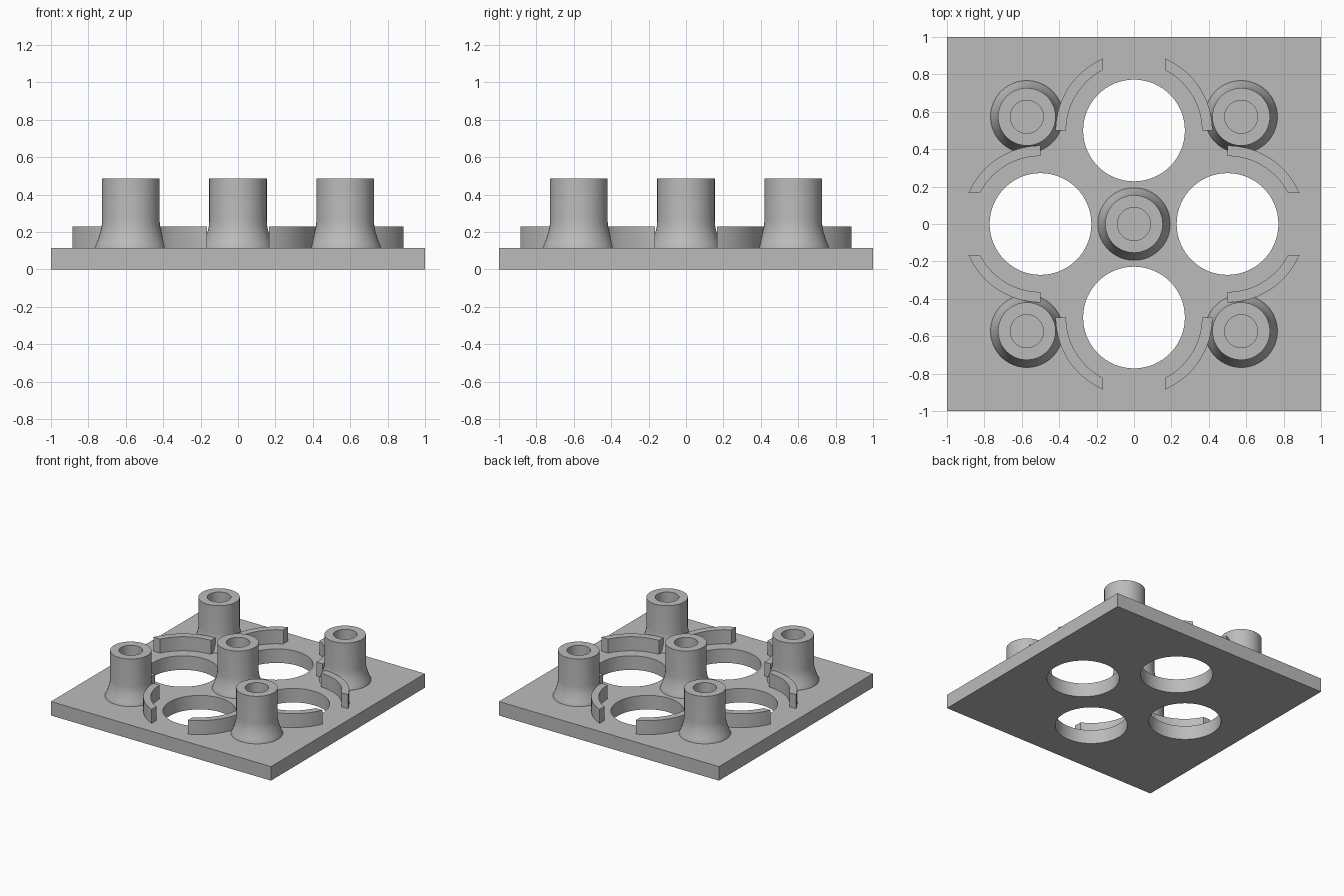
import bpy, bmesh, math
from mathutils import Matrix, Vector

if "Cube" in bpy.data.objects:
    bpy.data.objects.remove(bpy.data.objects["Cube"])

grey = bpy.data.materials.new("plain grey")
grey.use_nodes = True
colour = (0.5, 0.5, 0.5, 1)
grey.diffuse_color = colour
grey.node_tree.nodes["Principled BSDF"].inputs["Base Color"].default_value = colour

PLATE = 0.115      # plate thickness
SINK = 0.02        # how far raised parts reach into the plate
SEG = 64


def finish(name, bm):
    bmesh.ops.recalc_face_normals(bm, faces=bm.faces)
    mesh = bpy.data.meshes.new(name)
    bm.to_mesh(mesh)
    bm.free()
    mesh.materials.append(grey)
    ob = bpy.data.objects.new(name, mesh)
    bpy.context.collection.objects.link(ob)
    return ob


def smooth(ob):
    bpy.ops.object.select_all(action='DESELECT')
    ob.select_set(True)
    bpy.context.view_layer.objects.active = ob
    bpy.ops.object.shade_smooth_by_angle(angle=math.radians(28))


# Square plate with four round through holes
bm = bmesh.new()
bmesh.ops.create_cube(bm, size=1, matrix=Matrix.Translation((0, 0, PLATE / 2))
                      @ Matrix.Diagonal((2, 2, PLATE, 1)))
plate = finish("base_plate", bm)
bm = bmesh.new()
for k in range(4):
    place = Matrix.Rotation(k * math.pi / 2, 4, 'Z') @ Matrix.Translation((0.5, 0, PLATE / 2))
    bmesh.ops.create_cone(bm, cap_ends=True, segments=SEG, radius1=0.272,
                          radius2=0.272, depth=0.5, matrix=place)
cutter = finish("hole_cutter", bm)
cutter.hide_render = True
mod = plate.modifiers.new("holes", 'BOOLEAN')
mod.object = cutter
mod.solver = 'EXACT'
bpy.context.view_layer.objects.active = plate
bpy.ops.object.modifier_apply(modifier=mod.name)
bpy.data.objects.remove(cutter)
smooth(plate)


# Hollow posts with a flared foot
def post(name, x, y):
    profile = [(0, PLATE + 0.002), (0.088, PLATE + 0.002), (0.088, 0.487), (0.154, 0.487),
               (0.154, 0.26), (0.156, 0.23), (0.163, 0.2), (0.172, 0.17),
               (0.183, 0.14), (0.194, PLATE), (0.194, PLATE - SINK), (0, PLATE - SINK)]
    bm = bmesh.new()
    verts = [bm.verts.new((r, 0, z)) for r, z in profile]
    edges = [bm.edges.new(pair) for pair in zip(verts, verts[1:])]
    bmesh.ops.spin(bm, geom=verts + edges, cent=(0, 0, 0), axis=(0, 0, 1),
                   angle=2 * math.pi, steps=SEG)
    bmesh.ops.remove_doubles(bm, verts=bm.verts, dist=0.0001)
    bmesh.ops.translate(bm, verts=bm.verts, vec=(x, y, 0))
    smooth(finish(name, bm))


post("centre_post", 0, 0)
for sx, side in ((1, "left"), (-1, "right")):
    for sy, end in ((1, "back"), (-1, "front")):
        post(f"{end}_{side}_post", 0.573 * sx, 0.573 * sy)


# Curved guard walls, two outside each hole, with ends trimmed parallel to the axis
def guard(name, turn, flip):
    inner, outer, trim, steps = 0.363, 0.419, 0.165, 20
    rows = []
    for radius in (inner, outer):
        first = math.asin(trim / radius)
        angles = [first + (math.pi / 2 - first) * i / steps for i in range(steps + 1)]
        rows.append([Vector((0.5 + radius * math.cos(a), flip * radius * math.sin(a),
                             PLATE - SINK)) for a in angles])
    bm = bmesh.new()
    a, b = [[bm.verts.new(p) for p in row] for row in rows]
    for i in range(steps):
        bm.faces.new((a[i], a[i + 1], b[i + 1], b[i]))
    top = bmesh.ops.extrude_face_region(bm, geom=bm.faces[:])["geom"]
    bmesh.ops.translate(bm, vec=(0, 0, 0.23 - PLATE + SINK),
                        verts=[v for v in top if isinstance(v, bmesh.types.BMVert)])
    bmesh.ops.rotate(bm, verts=bm.verts, cent=(0, 0, 0),
                     matrix=Matrix.Rotation(turn, 3, 'Z'))
    smooth(finish(name, bm))


for k, side in enumerate(("left", "back", "right", "front")):
    for flip, half in ((1, "a"), (-1, "b")):
        guard(f"{side}_guard_{half}", k * math.pi / 2, flip)
